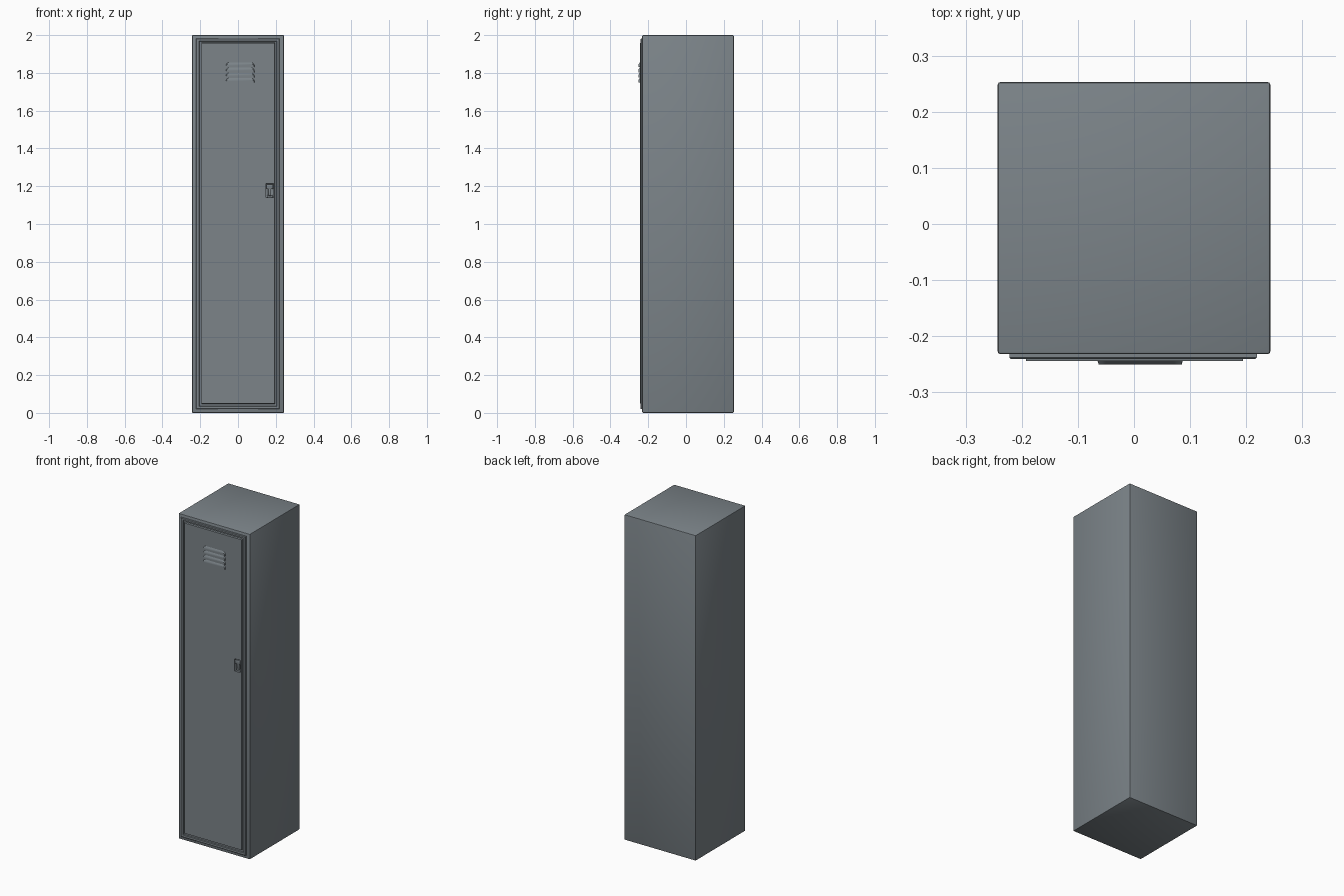
import bpy, bmesh, math
from mathutils import Vector

cube = bpy.data.objects.get("Cube")
if cube:
    bpy.data.objects.remove(cube, do_unlink=True)


def material(name, rgb):
    m = bpy.data.materials.new(name)
    m.use_nodes = True
    m.diffuse_color = (*rgb, 1)
    m.node_tree.nodes["Principled BSDF"].inputs["Base Color"].default_value = (*rgb, 1)
    return m


STEEL = material("grey_steel", (0.20, 0.23, 0.25))


def finish(name, bm):
    """Turn a bmesh into a named, smooth-shaded steel object."""
    bmesh.ops.recalc_face_normals(bm, faces=bm.faces)
    mesh = bpy.data.meshes.new(name)
    bm.to_mesh(mesh)
    bm.free()
    mesh.materials.append(STEEL)
    obj = bpy.data.objects.new(name, mesh)
    bpy.context.collection.objects.link(obj)
    return obj


def box(name, lo, hi, bevel=0.0, segments=2):
    bm = bmesh.new()
    bmesh.ops.create_cube(bm, size=1)
    lo, hi = Vector(lo), Vector(hi)
    for v in bm.verts:
        v.co = Vector(l + (h - l) * (c + 0.5) for l, h, c in zip(lo, hi, v.co))
    if bevel:
        bmesh.ops.bevel(bm, geom=bm.edges[:], offset=bevel, segments=segments,
                        profile=0.5, affect='EDGES')
    return finish(name, bm)


def smooth(obj, angle=35):
    bpy.ops.object.select_all(action='DESELECT')
    obj.select_set(True)
    bpy.context.view_layer.objects.active = obj
    bpy.ops.object.shade_smooth_by_angle(angle=math.radians(angle))


# Cabinet body
body = box("cabinet_body", (-0.243, -0.232, 0), (0.243, 0.253, 2), 0.005)

# Door: nested rectangular steps of (left, right, bottom, top, y), front loop last
FACE = -0.2445
steps = [
    (-0.222, 0.219, 0.020, 1.982, -0.222),
    (-0.222, 0.219, 0.020, 1.982, -0.238),
    (-0.219, 0.216, 0.023, 1.979, -0.241),
    (-0.207, 0.206, 0.035, 1.969, -0.241),
    (-0.205, 0.204, 0.037, 1.967, -0.234),
    (-0.194, 0.196, 0.048, 1.960, -0.234),
    (-0.192, 0.194, 0.050, 1.958, FACE),
]
bm = bmesh.new()
loops = [[bm.verts.new((x, y, z)) for x, z in ((l, b), (r, b), (r, t), (l, t))]
         for l, r, b, t, y in steps]
for a, b in zip(loops, loops[1:]):
    for i in range(4):
        j = (i + 1) % 4
        bm.faces.new((a[i], a[j], b[j], b[i]))
bm.faces.new(loops[0])
bm.faces.new(loops[-1])
door = finish("door", bm)

# Recess for the latch, cut through the door into the body
LX, LZ = 0.168, 1.177
cutter = box("latch_recess_cutter", (LX - 0.020, -0.3, LZ - 0.038),
             (LX + 0.020, -0.226, LZ + 0.038), 0.004)
cutter.hide_render = True
for target in (body, door):
    mod = target.modifiers.new("latch_recess", 'BOOLEAN')
    mod.operation = 'DIFFERENCE'
    mod.solver = 'EXACT'
    mod.object = cutter
    bpy.context.view_layer.objects.active = target
    bpy.ops.object.modifier_apply(modifier=mod.name)
bpy.data.objects.remove(cutter, do_unlink=True)

# Latch: upper grip, narrow stem and lower foot inside the recess
parts = [
    box("latch_grip", (LX - 0.017, FACE, LZ + 0.008), (LX + 0.017, -0.226, LZ + 0.034), 0.003),
    box("latch_stem", (LX - 0.008, -0.241, LZ - 0.028), (LX + 0.008, -0.226, LZ + 0.010), 0.002),
    box("latch_foot", (LX - 0.014, -0.237, LZ - 0.036), (LX + 0.014, -0.226, LZ - 0.024), 0.002),
]


# Vent louvers: hoods that lean out towards an overhanging lower lip
def louver(name, cx, z, half, height):
    bm = bmesh.new()

    def outline(w, h, y):
        arc = [math.radians(18 * i) for i in range(6)]
        r = h * 0.75
        right = [(w - r + r * math.cos(a), h - r + r * math.sin(a)) for a in arc]
        pts = [(w, 0)] + right
        pts += [(-x, zz) for x, zz in reversed(pts)]
        return [bm.verts.new((cx + x, y, z + zz)) for x, zz in pts]

    back = outline(half, height, FACE + 0.001)
    front = outline(half - 0.002, height * 0.6, -0.2505)
    n = len(back)
    for i in range(n):
        j = (i + 1) % n
        bm.faces.new((back[i], back[j], front[j], front[i]))
    bm.faces.new(front)
    bm.faces.new(back)
    return finish(name, bm)


for i in range(4):
    parts.append(louver(f"vent_louver_{i + 1}", 0.011, 1.748 + i * 0.0275, 0.076, 0.0265))

for obj in [body, door] + parts:
    smooth(obj)
